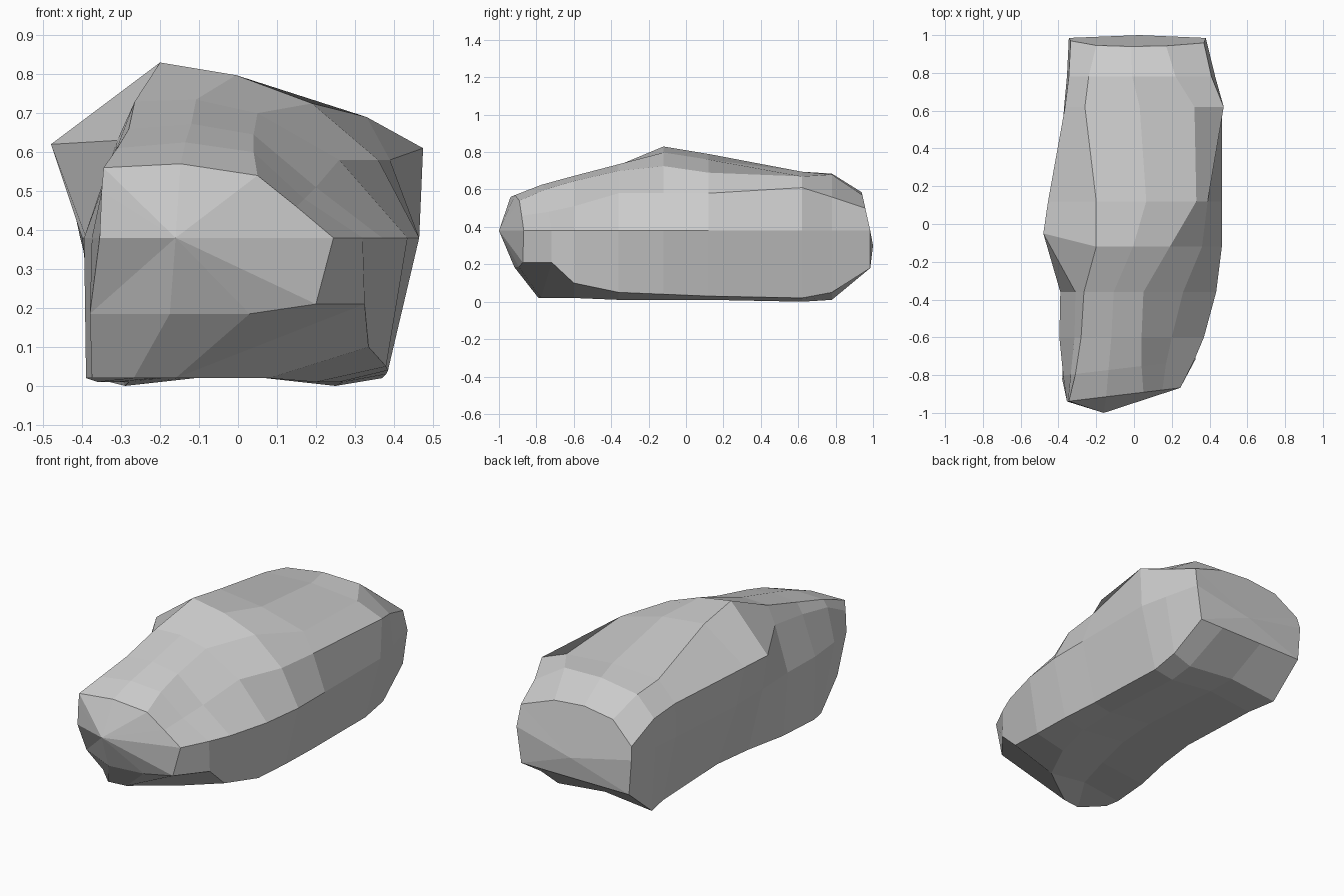
import bpy, bmesh

# Cross-sections from front to back:
# y, underside (left x, inner right x, z), lower right edge (x, z), waist (left x, right x),
# left shoulder (x, z), left crest (x, z), right crest (x, z), right shoulder (x, z)
SECTIONS = [
    (-0.94, -.38, .03, .185, .20, .21, -.355, .245, -.35, .50, -.345, .56, .05, .54, .15, .46),
    (-0.80, -.375, -.16, .02, .325, .21, -.375, .32, -.335, .57, -.31, .61, .04, .60, .17, .48),
    (-0.60, -.39, .08, .02, .335, .10, -.395, .37, -.315, .60, -.28, .66, .04, .645, .20, .51),
    (-0.36, -.36, .20, .01, .38, .05, -.39, .435, -.31, .63, -.265, .73, .05, .70, .26, .58),
    (-0.12, -.31, .26, .01, .385, .04, -.40, .465, -.46, .62, -.20, .83, .19, .725, .36, .58),
    (0.12, -.28, .27, .01, .38, .03, -.405, .465, -.455, .61, -.20, .79, .33, .69, .39, .58),
    (0.62, -.29, .25, .00, .37, .02, -.37, .465, -.365, .57, -.26, .68, .32, .67, .475, .61),
    (0.78, -.33, .26, .01, .37, .05, -.355, .43, -.345, .54, -.24, .65, .22, .68, .41, .56),
    (0.985, -.33, .20, .18, .35, .18, -.345, .38, -.335, .45, -.20, .56, .17, .57, .37, .50),
]
WAIST = 0.38


def ring(s):
    y, bl, bi, bz, lr, lrz, ml, mr, sl, slz, tl, tlz, tr, trz, sr, srz = s
    front, back = y < -0.7, y > 0.9
    mid_top = ((tl + tr) / 2, (tlz + trz) / 2 + 0.02)
    mid_bottom = ((bl + bi) / 2, bz + (0 if front or back else 0.03))
    pts = [(bl, bz), (ml, WAIST), (sl, slz), (tl, tlz), mid_top,
           (tr, trz), (sr, srz), (mr, WAIST), (lr, lrz), (bi, bz), mid_bottom]
    # the front is cut at a slant; the back leans forward above the waist
    skew = 0.12 if front else 0
    lean = 0.22 if back else 0
    ring_pts = [(x, y + skew * (x + .36) - lean * max(0, z - WAIST), z) for x, z in pts]
    if front:                                   # clipped lower left corner
        x, y, z = ring_pts[0]
        ring_pts[0] = (x, y + 0.12, z)
    return ring_pts


# Boulder: faceted skin stretched over the sections
bm = bmesh.new()
rings = [[bm.verts.new(p) for p in ring(s)] for s in SECTIONS]
n = len(rings[0])
for a, b in zip(rings, rings[1:]):
    for i in range(n):
        j = (i + 1) % n
        bm.faces.new((a[i], a[j], b[j], b[i]))

# Blunt pointed ends
for end, tip in ((rings[0], (-.16, -1.0, .38)), (rings[-1], (.03, 1.0, .30))):
    v = bm.verts.new(tip)
    for i in range(n):
        bm.faces.new((end[i], end[(i + 1) % n], v))

# Bulge at the left peak
rings[4][2].co = (-.48, -.05, .62)

bmesh.ops.recalc_face_normals(bm, faces=bm.faces)
mesh = bpy.data.meshes.new("boulder")
bm.to_mesh(mesh)
bm.free()
bpy.context.collection.objects.link(bpy.data.objects.new("boulder", mesh))
